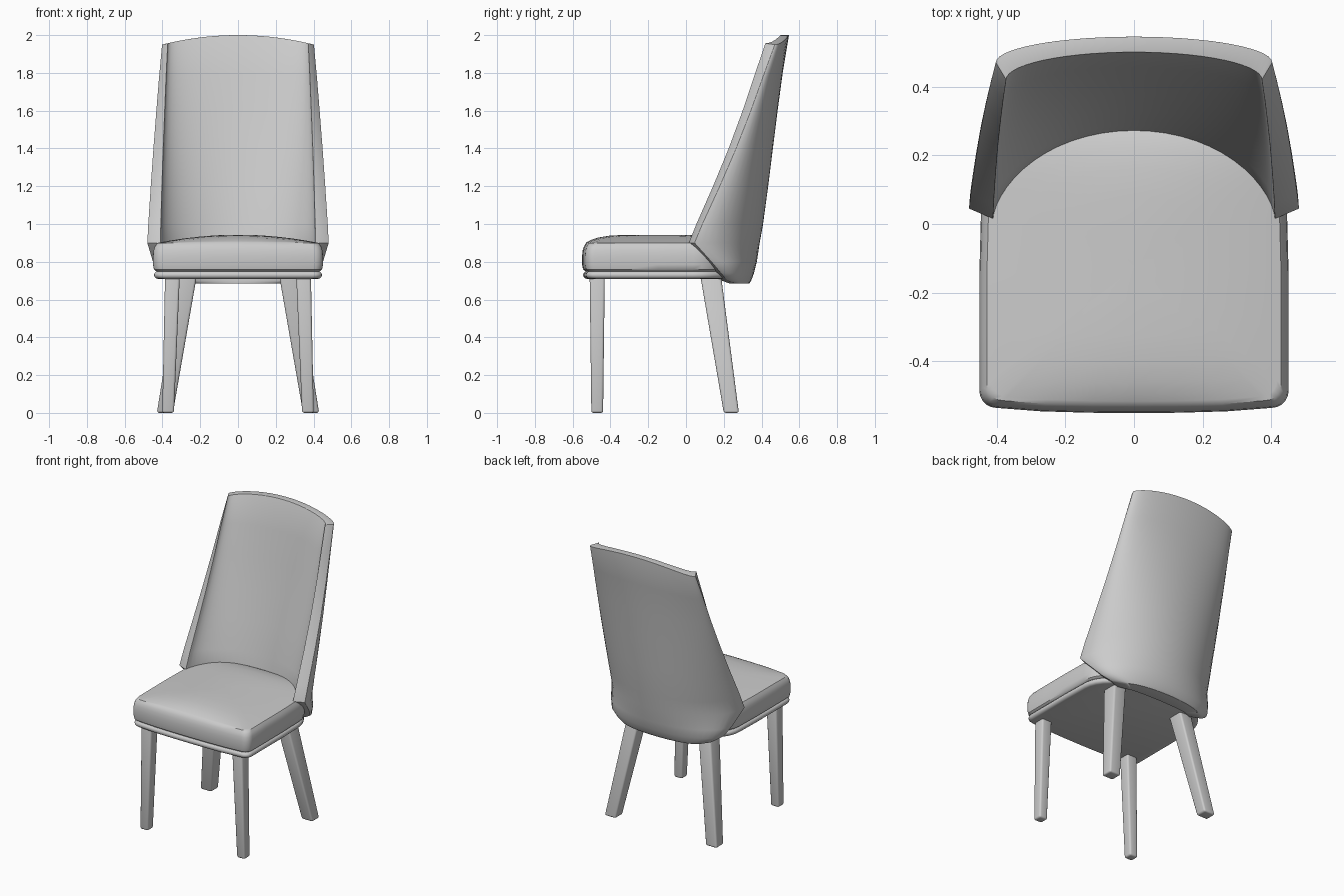
import bpy, bmesh
from math import sin, cos, radians, pi
from mathutils import Vector

if "Cube" in bpy.data.objects:
    bpy.data.objects.remove(bpy.data.objects["Cube"])

grey = bpy.data.materials.new("soft grey")
grey.use_nodes = True
colour = (0.6, 0.6, 0.6, 1)
grey.diffuse_color = colour
grey.node_tree.nodes["Principled BSDF"].inputs["Base Color"].default_value = colour


def loft(name, rings, caps=True, close=False, bevel=0, angle=40):
    """Skin a list of equal closed rings into one smooth object."""
    bm = bmesh.new()
    rows = [[bm.verts.new(p) for p in ring] for ring in rings]
    n = len(rows[0])
    for a, b in zip(rows, rows[1:]):
        for i in range(n):
            j = (i + 1) % n
            bm.faces.new((a[i], a[j], b[j], b[i]))
    for row in (rows[0], rows[-1]):
        if close:      # bridge the outer and inner halves of the ring
            for i in range(n // 2 - 1):
                bm.faces.new((row[i], row[i + 1], row[n - 2 - i], row[n - 1 - i]))
        elif caps:
            bm.faces.new(row)
    bmesh.ops.recalc_face_normals(bm, faces=bm.faces)
    mesh = bpy.data.meshes.new(name)
    bm.to_mesh(mesh)
    bm.free()
    mesh.materials.append(grey)
    ob = bpy.data.objects.new(name, mesh)
    bpy.context.collection.objects.link(ob)
    bpy.ops.object.select_all(action="DESELECT")
    ob.select_set(True)
    bpy.context.view_layer.objects.active = ob
    if bevel:
        mod = ob.modifiers.new("soft edges", "BEVEL")
        mod.width, mod.segments = bevel, 3
        mod.limit_method, mod.angle_limit = "ANGLE", radians(40)
        bpy.ops.object.modifier_apply(modifier=mod.name)
    bpy.ops.object.shade_smooth_by_angle(angle=radians(angle))
    return ob


# Seat footprint: bowed front, rounded corners, round back
half = [(0, -.55), (.13, -.549), (.27, -.545)]
half += [(.4 + .05 * sin(a), -.485 - .05 * cos(a)) for a in [i * pi / 10 for i in range(6)]]
half += [(.45, -.33), (.45, -.15)]
half += [(.445 * cos(a), .04 + .27 * sin(a)) for a in [i * pi / 20 for i in range(10)]]
half.append((0, .31))
footprint = half + [(-x, y) for x, y in half[-2:0:-1]]


def seat_ring(inset, z):
    sx, sy = 1 - inset / .45, 1 - inset / .43
    return [Vector((x * sx, -.12 + (y + .12) * sy, z)) for x, y in footprint]


def domed(scale):
    ring = seat_ring(.022, 0)
    for p in ring:
        p.x *= scale
        p.y = -.12 + (p.y + .12) * scale
        edge = min(1, abs((p.y + .12) / .42))
        p.z = .895 + .048 * (1 - (p.x / .45) ** 2) * (1 - edge ** 6)
    return ring


# Seat cushion and the rolled rail beneath it
sides = [(.02, .748), (.005, .76), (0, .785), (0, .83), (.003, .86), (.01, .882)]
loft("seat_cushion", [seat_ring(i, z) for i, z in sides]
     + [domed(s) for s in (1, .97, .92, .84, .7, .5, .25, .02)])
roll = [(.005 + .02 * (1 - sin(a)), .73 - .02 * cos(a)) for a in [i * pi / 6 for i in range(7)]]
loft("seat_rail", [seat_ring(i, z) for i, z in roll])

# Wrap-around backrest: height, half width, wing front, back centre, thickness
levels = [(.685, .30, .23, .335, .09), (.70, .36, .19, .345, .10),
          (.74, .42, .155, .36, .11), (.80, .45, .105, .375, .12),
          (.90, .48, .015, .39, .12), (1.0, .475, .055, .408, .12),
          (1.2, .462, .143, .435, .105), (1.4, .448, .225, .46, .085),
          (1.6, .433, .297, .485, .068), (1.8, .418, .36, .512, .055),
          (2.0, .402, .42, .545, .045)]
STEPS = 28


def back_ring(level):
    z, w, front, back, thick = level
    k = max(0, (z - .9) / 1.1)
    wing = .07 - .04 * k
    lip = .03 + .02 * k
    angles = [-pi / 2 + pi * i / STEPS for i in range(STEPS + 1)]

    def point(a, width, y0, y1, power):
        x = width * sin(a)
        y = y0 + (y1 - y0) * max(0, cos(a)) ** power
        return Vector((x, y, z - .05 * k ** 4 * (x / .4) ** 2))
    outer = [point(a, w, front + lip, back, 1) for a in angles]
    inner = [point(a, w - wing, front, back - thick, 1.25 - .25 * k) for a in reversed(angles)]
    return outer + inner


loft("backrest", [back_ring(l) for l in levels], close=True, bevel=.014, angle=50)


# Tapered legs with softened corners
def leg(name, top, foot, top_size, foot_size):
    def section(centre, size):
        corners = [(-1, -1), (1, -1), (1, 1), (-1, 1)]
        return [Vector((centre[0] + sx * size[0] / 2, centre[1] + sy * size[1] / 2, centre[2]))
                for sx, sy in corners]
    loft(name, [section(foot, foot_size), section(top, top_size)], bevel=.012)


for side, s in (("left", 1), ("right", -1)):
    leg("front_leg_" + side, (s * .347, -.47, .73), (s * .37, -.47, 0), (.078, .08), (.062, .062))
    leg("back_leg_" + side, (s * .265, .13, .73), (s * .387, .24, 0), (.095, .11), (.085, .08))
